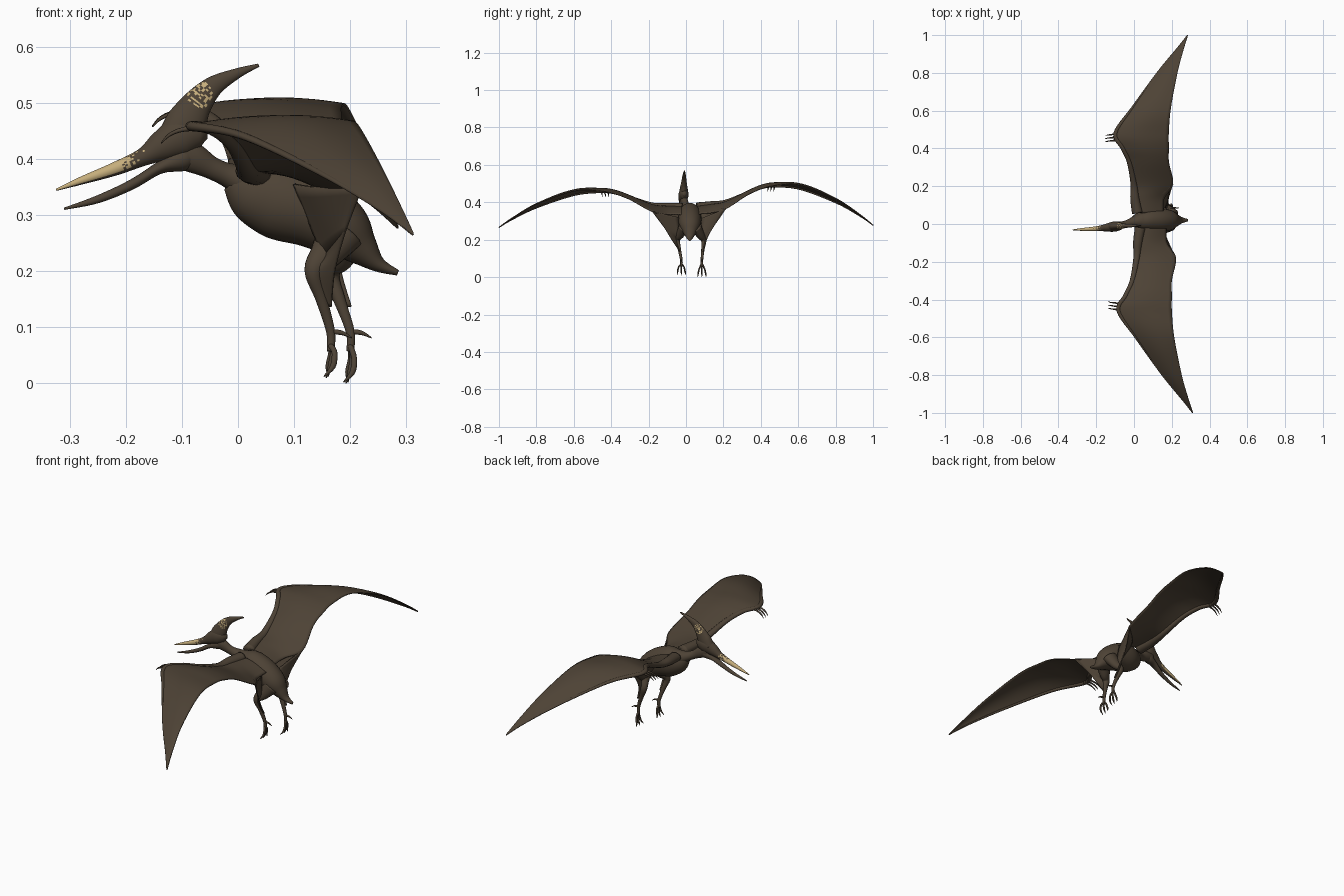
import bpy, bmesh, math, random
from mathutils import Vector

random.seed(4)
if "Cube" in bpy.data.objects:
    bpy.data.objects.remove(bpy.data.objects["Cube"])


def material(name, rgb):
    m = bpy.data.materials.new(name)
    m.use_nodes = True
    m.diffuse_color = (*rgb, 1)
    node = m.node_tree.nodes["Principled BSDF"]
    node.inputs["Base Color"].default_value = (*rgb, 1)
    node.inputs["Roughness"].default_value = 0.8
    return m


HIDE = material("brown hide", (0.075, 0.055, 0.036))
TAN = material("tan beak", (0.56, 0.42, 0.2))


def smooth_rows(rows, steps):
    """Catmull-Rom interpolation through tuples of any length."""
    out = []
    last = len(rows) - 1
    for i in range(last):
        a, b, c, d = (rows[min(max(j, 0), last)] for j in range(i - 1, i + 3))
        for s in range(steps):
            t = s / steps
            out.append([q + t / 2 * (r - p + t * (2 * p - 5 * q + 4 * r - w + t * (3 * (q - r) + w - p)))
                        for p, q, r, w in zip(a, b, c, d)])
    return out + [list(rows[-1])]


def finish(name, grid, closed, rule=None):
    """Skin a grid of points; closed rows become a capped tube."""
    bm = bmesh.new()
    rows = [[bm.verts.new(p) for p in row] for row in grid]
    n = len(rows[0])
    for r, s in zip(rows, rows[1:]):
        for k in range(n if closed else n - 1):
            j = (k + 1) % n
            bm.faces.new((r[k], r[j], s[j], s[k]))
    if closed:
        bm.faces.new(rows[0])
        bm.faces.new(rows[-1])
    bmesh.ops.recalc_face_normals(bm, faces=bm.faces)
    for f in bm.faces:
        f.smooth = True
        if rule and rule(f.calc_center_median(), f.normal):
            f.material_index = 1
    mesh = bpy.data.meshes.new(name)
    bm.to_mesh(mesh)
    bm.free()
    ob = bpy.data.objects.new(name, mesh)
    bpy.context.collection.objects.link(ob)
    mesh.materials.append(HIDE)
    if rule:
        mesh.materials.append(TAN)
    return ob


def tube(name, stations, sides=16, steps=6, ref=(0, 1, 0), rule=None):
    """Loft ellipses; a station is x, y, z, half width along ref, half height."""
    st = smooth_rows(stations, steps)
    pts = [Vector(s[:3]) for s in st]
    grid = []
    for i, s in enumerate(st):
        t = (pts[min(i + 1, len(st) - 1)] - pts[max(i - 1, 0)]).normalized()
        side = Vector(ref)
        side = (side - t * side.dot(t)).normalized()
        up = t.cross(side)
        ring = []
        for k in range(sides):
            a = math.tau * k / sides
            ring.append(pts[i] + side * (max(s[3], .001) * math.cos(a)) + up * (max(s[4], .001) * math.sin(a)))
        grid.append(ring)
    return finish(name, grid, True, rule)


def membrane(name, grid, thickness=0.005):
    ob = finish(name, grid, False)
    mod = ob.modifiers.new("thickness", "SOLIDIFY")
    mod.thickness = thickness
    mod.offset = 0
    return ob


# Torso with tail, and the curved neck
tube("body", [(-.01, .01, .365, .02, .025), (.025, .015, .343, .045, .055), (.07, .02, .328, .06, .07),
              (.13, .02, .308, .062, .066), (.185, .02, .275, .055, .054), (.22, .02, .24, .035, .032),
              (.25, .02, .212, .018, .014), (.285, .02, .197, .006, .005)], 24)
tube("neck", [(-.11, -.012, .415, .02, .028), (-.08, -.008, .402, .02, .027), (-.045, 0, .383, .018, .02),
              (-.01, .01, .368, .025, .024), (.04, .018, .35, .045, .045)], 20)


# Head, jaw and crest
def beak_rule(c, n):
    return c.x < random.uniform(-.215, -.165) and n.z > -.55 and c.z > .339


def crest_rule(c, n):
    d = (c - Vector((-.068, c.y, .515))).length
    return d < .023 and abs(n.y) > .3 and random.random() < .4


tube("upper_beak_and_skull", [(-.324, -.031, .345, .002, .002), (-.28, -.029, .361, .007, .007),
                              (-.22, -.026, .382, .011, .012), (-.17, -.022, .403, .016, .016),
                              (-.135, -.018, .423, .023, .028), (-.1, -.013, .44, .027, .036),
                              (-.07, -.01, .445, .02, .025), (-.055, -.008, .445, .008, .01)], 28, 12, rule=beak_rule)
tube("lower_jaw", [(-.31, -.031, .311, .003, .002), (-.25, -.028, .328, .007, .007), (-.19, -.024, .354, .011, .009),
                   (-.14, -.018, .384, .018, .011), (-.1, -.012, .4, .022, .022), (-.08, -.01, .41, .014, .015)])
tube("head_crest", [(-.115, -.013, .435, .024, .03), (-.093, -.012, .465, .022, .035), (-.072, -.011, .499, .016, .027),
                    (-.043, -.01, .53, .011, .018), (0, -.009, .553, .007, .009), (.037, -.008, .567, .002, .003)],
     28, 14, rule=crest_rule)

# Wing rows: span, leading x, trailing x, leading z, trailing z
WING = [(.02, .01, .17, .375, .335), (.1, 0, .175, .378, .335), (.18, 0, .222, .385, .35), (.3, -.02, .2, .425, .415),
        (.38, -.055, .2, .452, .445), (.46, -.09, .2, .458, .46), (.6, .005, .213, .44, .46),
        (.8, .148, .253, .372, .39), (.93, .254, .29, .308, .315), (1, .31, .313, .265, .266)]

for label, sign in (("right", -1), ("left", 1)):
    left = sign > 0

    def place(x, span, z):
        """Put a wing point on its side; the left wing is raised and swept forward a little."""
        if left:
            lift = .025 * math.sin(math.pi * min(span, 1)) + .012 * span
            return Vector((x - .015 - .012 * span ** 3, span + .04 * (1 - span), z + lift))
        return Vector((x, -span, z))

    grid = []
    for span, xl, xt, zl, zt in smooth_rows(WING, 6):
        row = []
        for k in range(15):
            t = k / 14
            camber = .016 * math.sin(math.pi * t) * min(1, (xt - xl) * 6)
            row.append(place(xl + (xt - xl) * t, span, zl + (zt - zl) * t + camber))
        grid.append(row)
    membrane(label + "_wing_membrane", grid)

    # Arm and long finger along the leading edge
    radii = (.028, .024, .017, .013, .012, .011, .008, .006, .004, .002)
    arm = [(*place(w[1] + r * .8, w[0], w[3]), r, r * .8) for w, r in zip(WING, radii)]
    tube(label + "_arm", arm, 12, ref=(1, 0, 0))

    # Three hooked fingers at the wrist
    for k in range(3):
        s = .455 - .017 * k
        path = [(-.07, s, .456, .006), (-.1, s - .003, .452, .004), (-.122, s - .006, .443, .003),
                (-.137, s - .009, .428, .001)]
        tube(f"{label}_wing_claw_{k + 1}", [(*place(x, y, z), r, r) for x, y, z, r in path], 8, 4)

    # Leg, given from hip to toes
    if left:
        hip, knee, ankle, low = (.195, .055, .265), (.165, .095, .195), (.2, .085, .092), 0
    else:
        hip, knee, ankle, low = (.185, -.01, .27), (.135, -.045, .2), (.165, -.025, .092), .01
    hip, knee, ankle = Vector(hip), Vector(knee), Vector(ankle)
    shin = knee.lerp(ankle, .45)
    tube(label + "_leg", [(*hip, .03, .042), (*hip.lerp(knee, .55), .022, .03), (*knee, .014, .017),
                          (*shin, .009, .011), (*ankle, .007, .008), (*(ankle - Vector((0, 0, .035))), .007, .007)], 14)
    for k in (-1, 0, 1):
        toe = [(*(ankle + Vector((0, k * .003, -.025))), .005, .005),
               (ankle.x + .004 - .003 * k, ankle.y + k * .014, .045 + low, .004, .005),
               (ankle.x - .004 * k, ankle.y + k * .02, .02 + low, .004, .005),
               (ankle.x - .008 + .004 * k, ankle.y + k * .022, low + .002 * abs(k), .001, .001)]
        tube(f"{label}_toe_{k + 2}", toe, 8, 4)
    tube(label + "_hind_toe", [(*ankle, .005, .005), (ankle.x + .02, ankle.y, .09, .004, .004),
                               (ankle.x + .038, ankle.y, .081, .001, .001)], 8, 4)

    # Skin stretched from the wing's trailing edge down to the ankle
    outer = [place(.22, .18, .352), place(.19, .12, .27), place(.172, .075, .2)]
    if left:
        outer[1].x += .005
        outer[2].x += .025
    outer.append(ankle + Vector((.002, sign * .008, .045)))
    inner = [hip + Vector((-.03, sign * .03, .05)), hip.lerp(knee, .65), knee, shin.lerp(ankle, .2)]
    rows = smooth_rows([(*a, *b) for a, b in zip(inner, outer)], 6)
    membrane(label + "_leg_membrane",
             [[Vector(r[:3]).lerp(Vector(r[3:]), k / 6) for k in range(7)] for r in rows])
    # Skin closing the gap between wing, hip and leg
    top = [place(.1, .04, .355), place(.14, .1, .35), place(.222, .18, .352)]
    bottom = [inner[1], inner[1].lerp(outer[1], .5), outer[1]]
    membrane(label + "_flank_membrane",
             [[Vector(r[:3]).lerp(Vector(r[3:]), k / 6) for k in range(7)]
              for r in smooth_rows([(*a, *b) for a, b in zip(top, bottom)], 5)])
